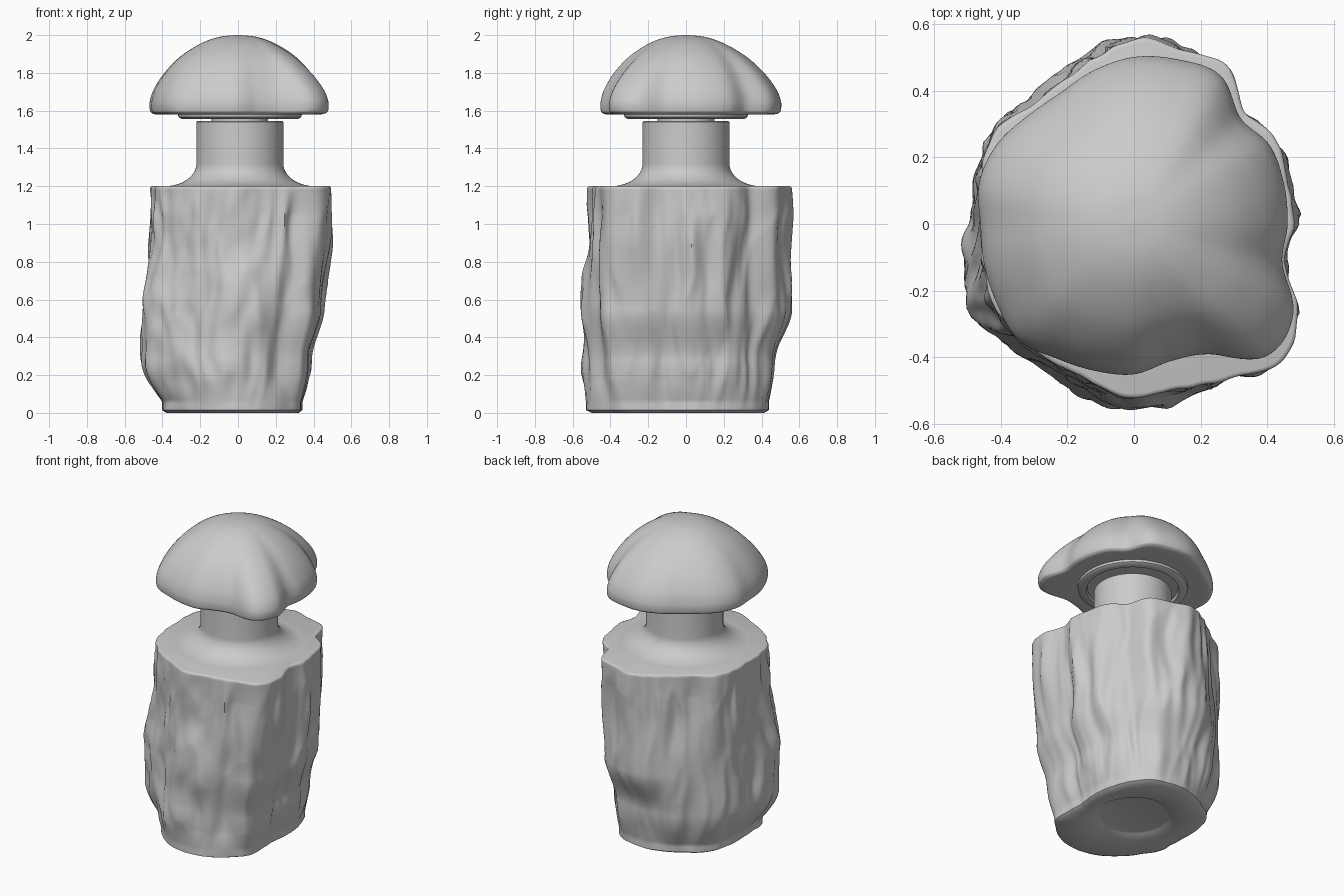
import bpy, math
from mathutils import noise, Vector

if "Cube" in bpy.data.objects:
    bpy.data.objects.remove(bpy.data.objects["Cube"])

N = 216  # points around each ring

# Outline radii every 15 degrees, counter-clockwise from +x
TOP = [.48, .475, .50, .47, .56, .54, .555, .505, .48, .48, .50, .48,
       .465, .47, .485, .49, .48, .49, .52, .52, .54, .61, .57, .47]
MID = [.46, .46, .48, .47, .53, .55, .555, .53, .50, .49, .51, .49,
       .48, .51, .55, .52, .50, .52, .555, .54, .53, .57, .50, .45]
LOW = [.40, .40, .41, .43, .46, .47, .465, .47, .48, .49, .51, .50,
       .50, .525, .56, .53, .52, .53, .55, .53, .50, .50, .43, .39]
BASE = [.34, .35, .37, .40, .43, .44, .44, .43, .42, .43, .43, .41,
        .40, .41, .45, .46, .49, .52, .53, .52, .49, .46, .38, .34]
CAP = [.46, .465, .47, .45, .515, .51, .50, .475, .45, .455, .475, .48,
       .46, .465, .475, .49, .465, .455, .45, .425, .45, .56, .55, .46]


def spline(p0, p1, p2, p3, t):
    return p1 + .5 * t * (p2 - p0 + t * (2*p0 - 5*p1 + 4*p2 - p3 + t * (3*(p1 - p2) + p3 - p0)))


def radius(table, a):
    f = (a / math.tau * 24) % 24
    i = int(f)
    return spline(*[table[(i + k) % 24] for k in (-1, 0, 1, 2)], f - i)


def loft(name, rings, angle=40):
    """Skin a list of closed rings, closing both ends."""
    n = len(rings[0])
    verts = [p for r in rings for p in r]
    faces = []
    for j in range(len(rings) - 1):
        for i in range(n):
            k = (i + 1) % n
            faces.append((j*n + i, j*n + k, j*n + n + k, j*n + n + i))
    last = (len(rings) - 1) * n
    faces += [tuple(reversed(range(n))), tuple(range(last, last + n))]
    me = bpy.data.meshes.new(name)
    me.from_pydata(verts, [], faces)
    ob = bpy.data.objects.new(name, me)
    bpy.context.collection.objects.link(ob)
    bpy.context.view_layer.objects.active = ob
    ob.select_set(True)
    bpy.ops.object.shade_smooth_by_angle(angle=math.radians(angle))
    ob.select_set(False)
    return ob


def ring(fn, z, cx=0, n=N):
    out = []
    for i in range(n):
        a = math.tau * i / n
        r = fn(a)
        out.append((cx + r * math.cos(a), r * math.sin(a), z))
    return out


def lathe(name, profile, cx=.01):
    return loft(name, [ring(lambda a: r, z, cx, 96) for r, z in profile])


# Bark body: blend outlines up the height and add vertically stretched relief
LEVELS = [(0, BASE), (.06, BASE), (.28, LOW), (.55, MID), (.95, TOP), (1.2, TOP)]


def bark(a, z):
    for (z0, t0), (z1, t1) in zip(LEVELS, LEVELS[1:]):
        if z <= z1:
            break
    t = (z - z0) / (z1 - z0)
    if z0 == .06:
        t = math.sin(t * math.pi / 2)
    elif z0 > .06:
        t = t * t * (3 - 2 * t)
    r = radius(t0, a) * (1 - t) + radius(t1, a) * t
    c, s = math.cos(a), math.sin(a)
    # the left and front are lumpy, the back right is fluted
    lump = max(0, -math.cos(a - math.radians(40)))
    zf = 1.6 + 1.2 * lump
    warp = .09 * noise.noise(Vector((c * 2, s * 2, z * 3 + 7)))
    c, s = math.cos(a + warp), math.sin(a + warp)
    big = noise.noise(Vector((c * 3.2, s * 3.2, z * zf + 3)))
    crease = .25 - abs(noise.noise(Vector((c * 4.5, s * 4.5, z * 1.8 + 11))))
    fine = noise.noise(Vector((c * 8, s * 8, z * (3 + 4 * lump))))
    fade = min(1, z / .2 + .15) * (.35 + .65 * min(1, (1.2 - z) / .15))
    return r + fade * (.026 * big + .03 * crease + .013 * fine)


rings = [ring(lambda a: .2, .018), ring(lambda a: .215, .014), ring(lambda a: .24, 0),
         ring(lambda a: bark(a, 0) * .94, 0)]
STEPS = 110
for j in range(STEPS + 1):
    z = .015 + (1.19 - .015) * j / STEPS
    rings.append(ring(lambda a: bark(a, z), z))
rings += [ring(lambda a: bark(a, 1.2) - .004, 1.197), ring(lambda a: bark(a, 1.2) - .013, 1.2)]
loft("bottle_body", rings, 50)

# Neck with a flared shoulder
flare = [(.40 - .17 * math.sin(t), 1.32 - .12 * math.cos(t))
         for t in [math.pi / 2 * i / 14 for i in range(15)]]
lathe("neck", [(.42, 1.195)] + flare + [(.23, 1.54), (.225, 1.545), (.15, 1.545)])

# Stopper plug and stepped disc under the cap
lathe("stopper_plug", [(.15, 1.53), (.15, 1.575)])
lathe("stopper_disc", [(.15, 1.575), (.27, 1.575), (.275, 1.557), (.31, 1.557),
                       (.325, 1.566), (.33, 1.59)])

# Mushroom-like cap: the wavy rim fades out toward the crown
DOME = [(.70, 1.58), (.92, 1.58), (.98, 1.588), (1, 1.605), (1, 1.65), (.955, 1.715),
        (.84, 1.80), (.66, 1.887), (.43, 1.955), (.22, 1.99), (.02, 2.0)]
pts = []
for i in range(len(DOME) - 1):
    q = [DOME[min(max(i + k, 0), len(DOME) - 1)] for k in (-1, 0, 1, 2)]
    for s in range(5):
        pts.append(tuple(spline(*[p[d] for p in q], s / 5) for d in (0, 1)))
pts.append(DOME[-1])
loft("cap", [ring(lambda a: t * (.46 + (radius(CAP, a) - .46) * min(1, t) ** 1.5), z)
             for t, z in pts], 60)
